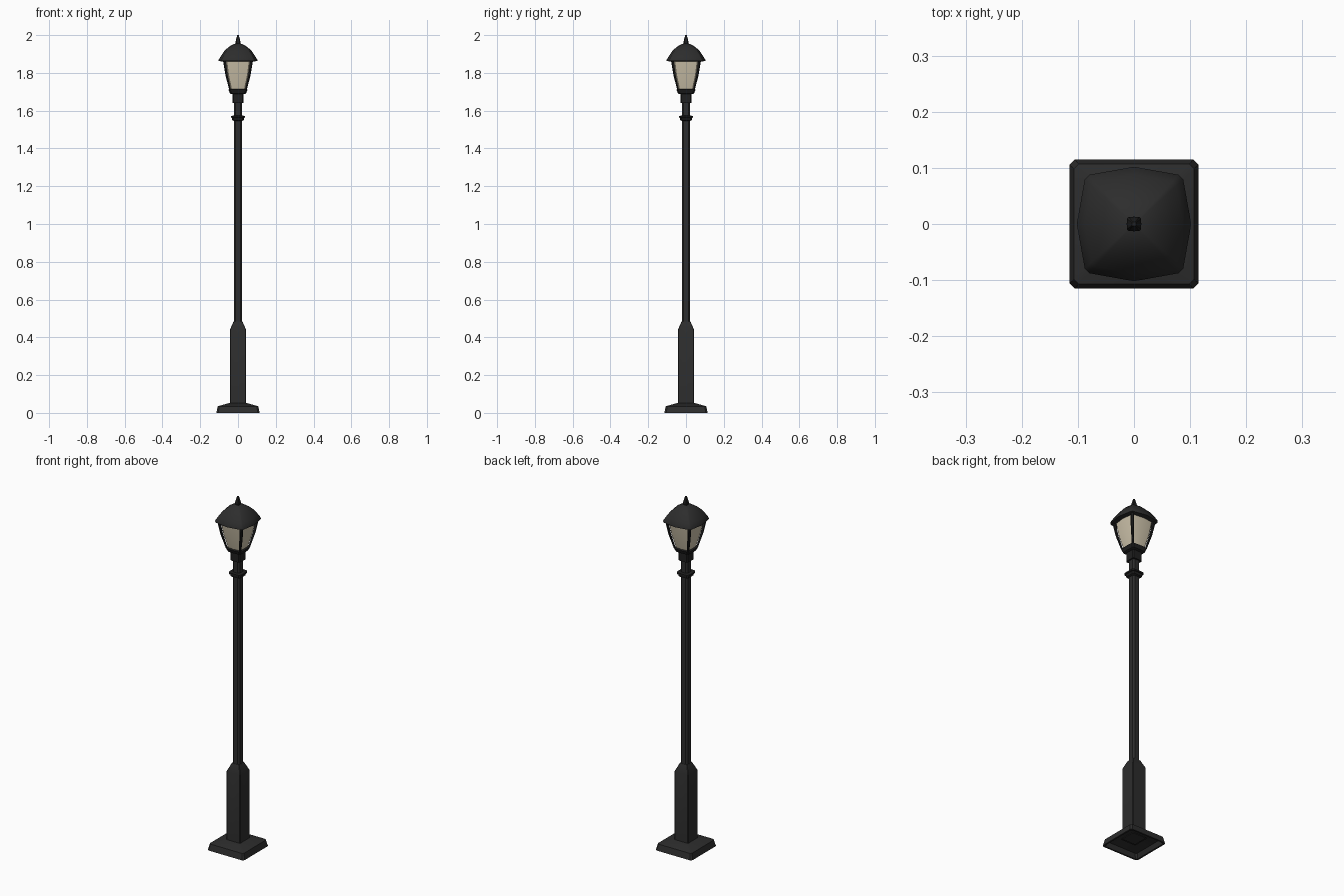
import bpy, bmesh, math

cube = bpy.data.objects.get("Cube")
if cube:
    bpy.data.objects.remove(cube, do_unlink=True)


def material(name, r, g, b):
    m = bpy.data.materials.new(name)
    m.use_nodes = True
    m.diffuse_color = (r, g, b, 1)
    bsdf = m.node_tree.nodes["Principled BSDF"]
    bsdf.inputs["Base Color"].default_value = (r, g, b, 1)
    bsdf.inputs["Roughness"].default_value = 0.6
    return m


IRON = material("dark iron", 0.026, 0.026, 0.026)
BLACK = material("black iron", 0.014, 0.014, 0.014)
GLASS = material("cream glass", 0.62, 0.55, 0.41)


def section(half, chamfer, bulge):
    """Square outline with cut corners; bulge pulls the corners inward."""
    a, b = half * (1 - bulge), half * (1 - bulge - chamfer)
    quarter = [(half, 0), (a, b), (b, a)]
    points = []
    for k in range(4):
        for x, y in quarter:
            for _ in range(k):
                x, y = -y, x
            points.append((x, y))
    return points


def loft(name, profile, mat, chamfer=0.08, bulge=0.0, bottom=True, top=True, smooth=30):
    """Stack square sections of (half width, height) into one solid."""
    bm = bmesh.new()
    rings = [[bm.verts.new((x, y, z)) for x, y in section(h, chamfer, bulge)]
             for h, z in profile]
    for low, high in zip(rings, rings[1:]):
        n = len(low)
        for i in range(n):
            j = (i + 1) % n
            bm.faces.new((low[i], low[j], high[j], high[i]))
    if bottom:
        bm.faces.new(rings[0][::-1])
    if top:
        bm.faces.new(rings[-1])
    return finish(name, bm, mat, smooth)


def finish(name, bm, mat, smooth):
    mesh = bpy.data.meshes.new(name)
    bm.to_mesh(mesh)
    bm.free()
    mesh.materials.append(mat)
    ob = bpy.data.objects.new(name, mesh)
    bpy.context.collection.objects.link(ob)
    bpy.ops.object.select_all(action='DESELECT')
    ob.select_set(True)
    bpy.context.view_layer.objects.active = ob
    bpy.ops.object.shade_smooth_by_angle(angle=math.radians(smooth))
    return ob


# Foot plate, hollow underneath
loft("foot_plate", [(0.046, 0.035), (0.095, 0.024), (0.106, 0.0), (0.115, 0.0),
                    (0.107, 0.035), (0.048, 0.052), (0.04, 0.052)],
     IRON, bottom=False, top=False)

# Pedestal and pole
loft("pedestal", [(0.043, 0.035), (0.043, 0.44), (0.023, 0.485)], IRON, chamfer=0.06)
loft("pole", [(0.022, 0.47), (0.022, 1.65)], IRON, chamfer=0.4)

# Collar ring on the pole
loft("collar_ring", [(0.022, 1.545), (0.031, 1.55), (0.033, 1.562), (0.038, 1.564),
                     (0.038, 1.572), (0.022, 1.574)], BLACK, chamfer=0.25)

# Socket and flared cup holding the lantern
loft("lantern_socket", [(0.03, 1.64), (0.03, 1.69)], BLACK, chamfer=0.2)
loft("lantern_cup", [(0.034, 1.687), (0.043, 1.692), (0.051, 1.712), (0.045, 1.715)],
     BLACK, chamfer=0.15, bulge=0.05)

# Glass body
loft("lantern_glass", [(0.042, 1.71), (0.063, 1.79), (0.075, 1.868)],
     GLASS, chamfer=0.1, bulge=0.1)

# Curved corner bars
BAR_PATH = [(0.046, 1.708), (0.067, 1.79), (0.08, 1.868)]
for sx, side in ((1, "left"), (-1, "right")):
    for sy, end in ((-1, "front"), (1, "back")):
        bm = bmesh.new()
        rings = []
        for h, z in BAR_PATH:
            outer, inner, cut = h, h * 0.82, h * 0.93
            shape = [(outer, inner), (outer, cut), (cut, outer), (inner, outer), (inner, inner)]
            rings.append([bm.verts.new((x * sx, y * sy, z)) for x, y in shape])
        for low, high in zip(rings, rings[1:]):
            for i in range(5):
                j = (i + 1) % 5
                bm.faces.new((low[i], low[j], high[j], high[i]))
        bm.faces.new(rings[0])
        bm.faces.new(rings[-1])
        bmesh.ops.recalc_face_normals(bm, faces=bm.faces)
        finish(f"corner_bar_{end}_{side}", bm, BLACK, 25)

# Domed roof with a thin eave
loft("roof", [(0.09, 1.861), (0.102, 1.863), (0.102, 1.87), (0.088, 1.893), (0.072, 1.916),
              (0.05, 1.937), (0.03, 1.949), (0.01, 1.956)],
     IRON, chamfer=0.08, bulge=0.14, smooth=35)

# Finial
loft("finial", [(0.009, 1.95), (0.013, 1.957), (0.013, 1.965), (0.009, 1.982), (0.004, 2.0)],
     BLACK, chamfer=0.25, bulge=0.05)
